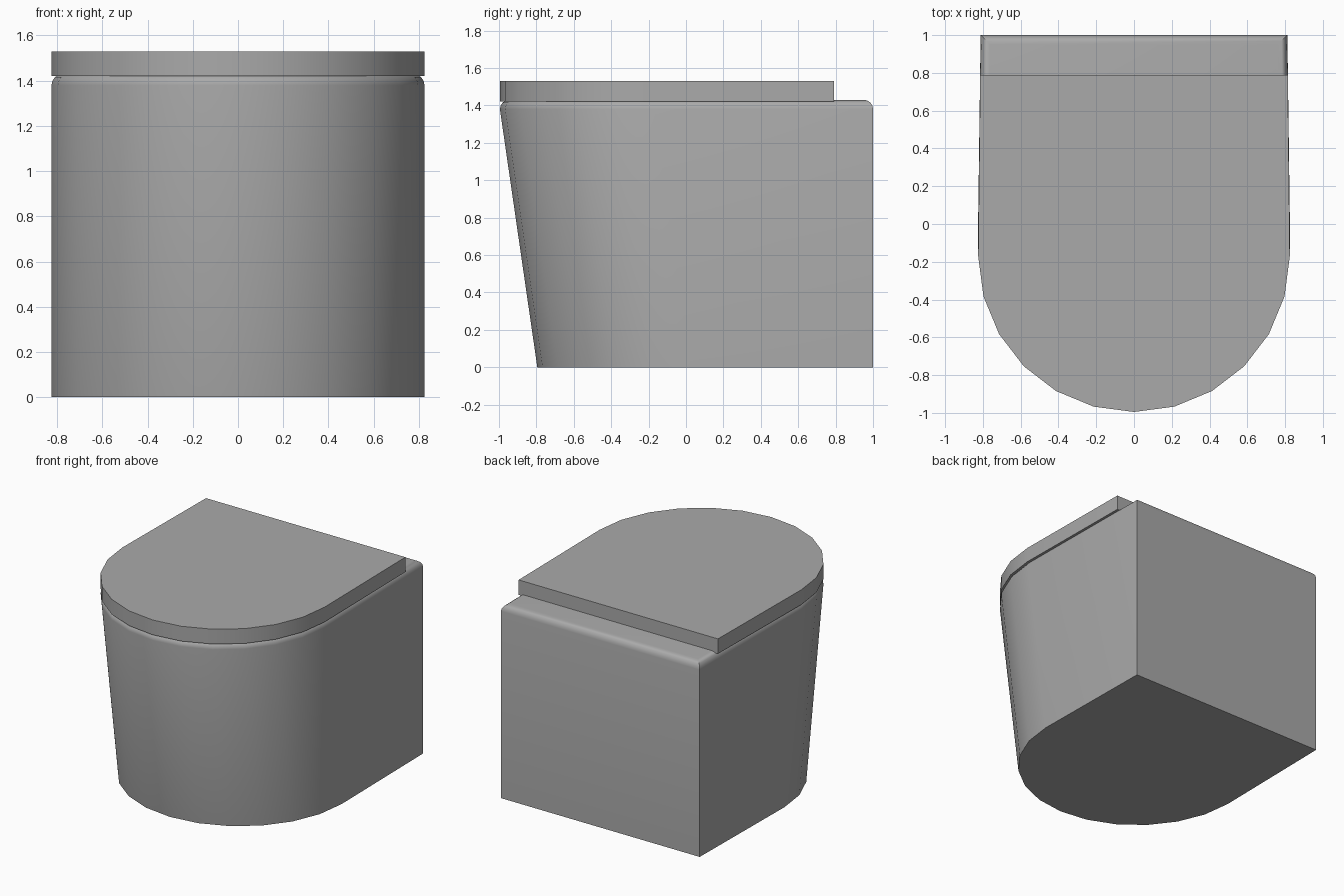
import bpy, bmesh, math

if "Cube" in bpy.data.objects:
    bpy.data.objects.remove(bpy.data.objects["Cube"])

grey = bpy.data.materials.new("neutral grey")
grey.diffuse_color = (0.4, 0.4, 0.4, 1)
grey.use_nodes = True
grey.node_tree.nodes["Principled BSDF"].inputs["Base Color"].default_value = grey.diffuse_color

R = 0.825  # radius of the rounded front


def outline(z, centre_y, back_y, back_x, inset=0.0):
    """D-shaped ring: half circle at the front, straight sides, flat back."""
    pts = []
    for i in range(13):
        a = math.radians(-90 + 15 * i)
        pts.append(((R - inset) * math.sin(a),
                    centre_y - (R - inset) * math.cos(a), z))
    pts.append((back_x - inset, back_y - inset, z))
    pts.append((-back_x + inset, back_y - inset, z))
    return pts


def loft(name, rings):
    """Skin a stack of rings and cap both ends."""
    bm = bmesh.new()
    loops = [[bm.verts.new(p) for p in ring] for ring in rings]
    n = len(loops[0])
    for lo, hi in zip(loops, loops[1:]):
        for i in range(n):
            j = (i + 1) % n
            bm.faces.new((lo[i], lo[j], hi[j], hi[i]))
    bm.faces.new(loops[0][::-1])
    bm.faces.new(loops[-1])
    bmesh.ops.recalc_face_normals(bm, faces=bm.faces)
    me = bpy.data.meshes.new(name)
    bm.to_mesh(me)
    bm.free()
    me.materials.append(grey)
    ob = bpy.data.objects.new(name, me)
    bpy.context.collection.objects.link(ob)
    bpy.ops.object.select_all(action='DESELECT')
    ob.select_set(True)
    bpy.context.view_layer.objects.active = ob
    bpy.ops.object.shade_smooth_by_angle(angle=math.radians(30))
    return ob


# Bowl body: slanted front, rounded upper rim
body = [outline(0, 0.03, 1.0, 0.812)]
BEVEL, TOP = 0.05, 1.43
for k in range(5):
    a = math.radians(22.5 * k)
    body.append(outline(TOP - BEVEL + BEVEL * math.sin(a), -0.17, 1.0, 0.812,
                        BEVEL * (1 - math.cos(a))))
loft("bowl_body", body)

# Closed lid, stopping short of the back
loft("lid", [outline(z, -0.17, 0.79, 0.814) for z in (1.42, 1.53)])
